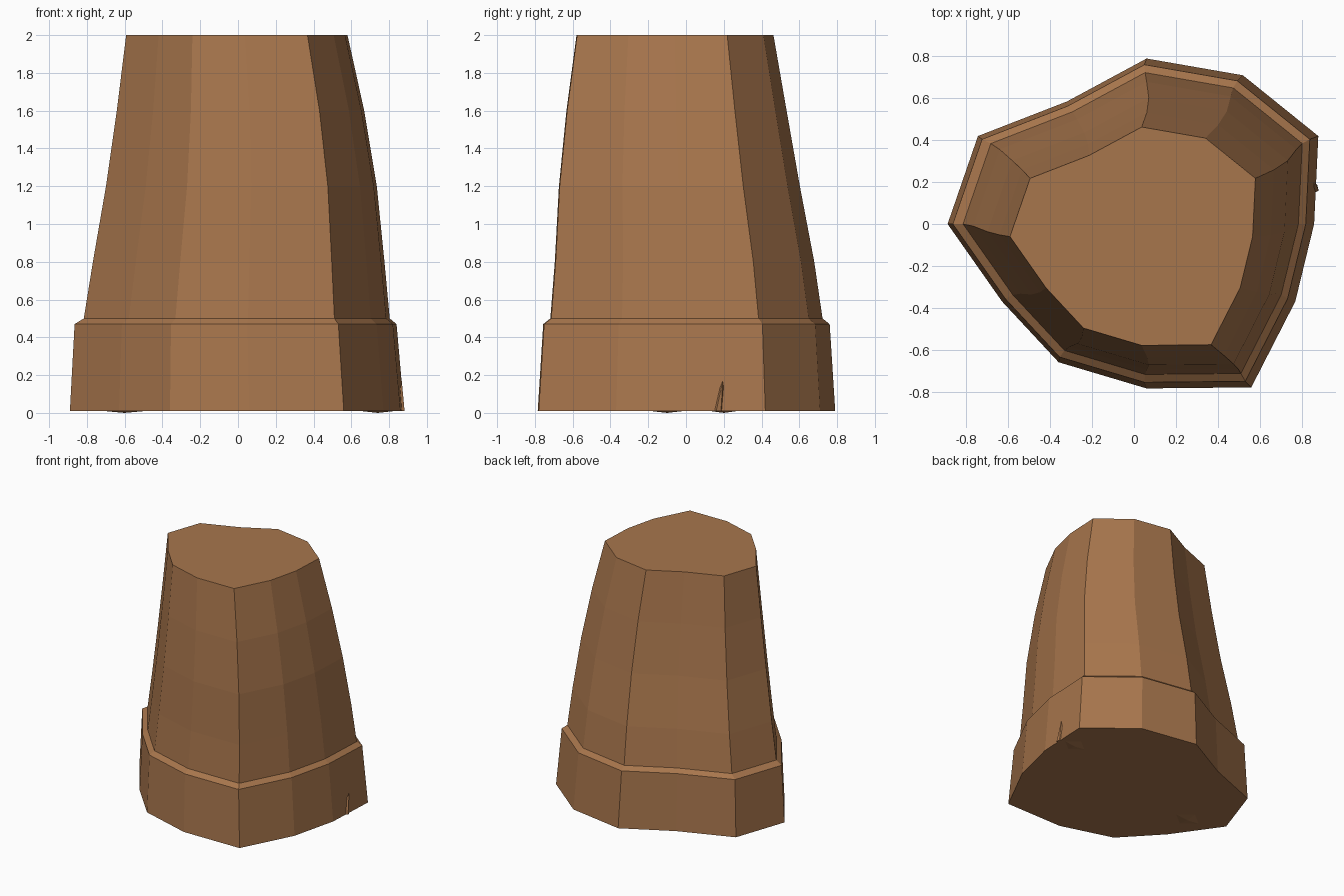
import bpy
import bmesh

cube = bpy.data.objects.get("Cube")
if cube:
    bpy.data.objects.remove(cube, do_unlink=True)

brown = bpy.data.materials.new("earth_brown")
COLOUR = (0.39, 0.18, 0.073, 1)
brown.diffuse_color = COLOUR
brown.use_nodes = True
brown.node_tree.nodes["Principled BSDF"].inputs["Base Color"].default_value = COLOUR

# Irregular outline of the base, counter-clockwise
OUTLINE = [(0.06, 0.79), (-0.32, 0.585), (-0.745, 0.42), (-0.89, 0),
           (-0.63, -0.37), (-0.36, -0.66), (0.06, -0.785), (0.56, -0.78),
           (0.77, -0.37), (0.86, 0), (0.88, 0.42), (0.52, 0.71)]


def finish(name, bm):
    bmesh.ops.recalc_face_normals(bm, faces=bm.faces)
    mesh = bpy.data.meshes.new(name)
    bm.to_mesh(mesh)
    bm.free()
    mesh.materials.append(brown)
    obj = bpy.data.objects.new(name, mesh)
    bpy.context.collection.objects.link(obj)
    return obj


def loft(name, levels):
    """Stack scaled copies of the outline; each level is z, scale, x shift, y shift."""
    bm = bmesh.new()
    rings = [[bm.verts.new((x * s + dx, y * s + dy, z)) for x, y in OUTLINE]
             for z, s, dx, dy in levels]
    count = len(OUTLINE)
    for low, high in zip(rings, rings[1:]):
        for i in range(count):
            j = (i + 1) % count
            bm.faces.new((low[i], low[j], high[j], high[i]))
    bm.faces.new(rings[0][::-1])
    bm.faces.new(rings[-1])
    return finish(name, bm)


def shard(name, base, tip):
    """Small pointed chip over a flat base polygon."""
    bm = bmesh.new()
    foot = [bm.verts.new(p) for p in base]
    top = bm.verts.new(tip)
    bm.faces.new(foot)
    for a, b in zip(foot, foot[1:] + foot[:1]):
        bm.faces.new((a, b, top))
    return finish(name, bm)


# Flared collar, bevelled lip and bent, tapering trunk
loft("rock_pillar", [
    (0.01, 1.0, 0, 0),
    (0.47, 0.963, -0.008, 0),
    (0.5, 0.915, -0.002, 0),
    (0.8, 0.872, 0.008, -0.01),
    (1.2, 0.81, 0.022, -0.037),
    (1.6, 0.74, 0.017, -0.052),
    (2.0, 0.662, -0.003, -0.06),
])

# Sliver poking out of the left side of the collar
shard("side_sliver", [(0.83, 0.13, 0.01), (0.882, 0.16, 0.01),
                      (0.875, 0.185, 0.01), (0.83, 0.21, 0.01)],
      (0.867, 0.195, 0.17))

# Shallow chips under the base
for name, x, y, r in (("base_chip_right", -0.6, -0.1, 0.12),
                      ("base_chip_left", 0.74, 0.2, 0.1)):
    shard(name, [(x - r, y, 0.011), (x, y - r * 0.8, 0.011),
                 (x + r, y, 0.011), (x, y + r * 0.8, 0.011)], (x, y, 0))
